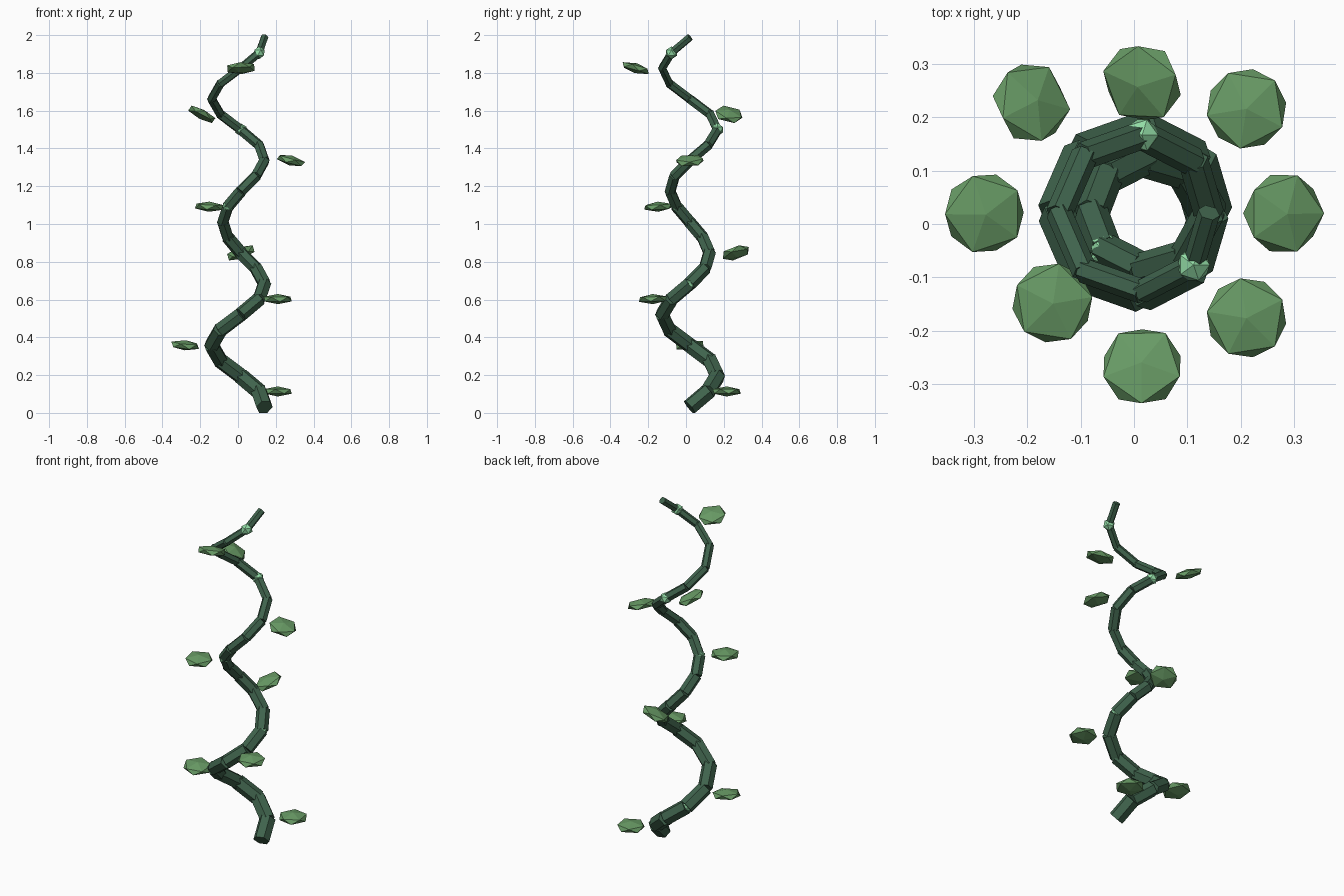
import bpy, bmesh, math
from mathutils import Vector, Matrix

if "Cube" in bpy.data.objects:
    bpy.data.objects.remove(bpy.data.objects["Cube"])


def material(name, rgb):
    m = bpy.data.materials.new(name)
    m.diffuse_color = (*rgb, 1)
    m.use_nodes = True
    m.node_tree.nodes["Principled BSDF"].inputs["Base Color"].default_value = m.diffuse_color
    return m


STEM = material("dark green stem", (0.050, 0.125, 0.073))
LEAF = material("leaf green", (0.138, 0.325, 0.130))
BUD = material("pale green bud", (0.29, 0.72, 0.38))

STEPS = 24                       # eight steps per turn, three turns
CENTRE = Vector((0.015, 0.02, 0.032))


def spiral(i, extra=0.0):
    """Point i on the spiral, optionally pushed outwards."""
    a = math.radians(45 * i)
    r = 0.125 + 0.03 * math.sin(math.pi * i / 8) + extra
    return CENTRE + Vector((r * math.cos(a), r * math.sin(a), 0.0815 * i))


def finish(bm, name, mat):
    me = bpy.data.meshes.new(name)
    bm.to_mesh(me)
    bm.free()
    me.materials.append(mat)
    ob = bpy.data.objects.new(name, me)
    bpy.context.collection.objects.link(ob)
    return ob


# Stem: overlapping six-sided segments that thin towards the top
bm = bmesh.new()
for i in range(STEPS):
    a, b = spiral(i), spiral(i + 1)
    d = b - a
    rad = 0.045 - 0.025 * i / STEPS
    mat = (Matrix.Translation((a + b) / 2)
           @ d.to_track_quat('Z', 'Y').to_matrix().to_4x4()
           @ Matrix.Rotation(math.radians(30), 4, 'Z'))
    bmesh.ops.create_cone(bm, cap_ends=True, segments=6, radius1=rad, radius2=rad,
                          depth=d.length * 1.03, matrix=mat)
finish(bm, "twisting_stem", STEM)

# Leaves: flattened pods beside every third joint, each tilted (slope in x, slope in y)
tilts = [(0, 0), (-0.1, 0.1), (0, 0.03), (0.35, 0.3),
         (-0.05, 0.05), (-0.27, 0.05), (-0.5, -0.2), (0.05, -0.28)]
for k, (sx, sy) in enumerate(tilts):
    i = 1 + 3 * k
    bm = bmesh.new()
    tilt = Vector((0, 0, 1)).rotation_difference(Vector((-sx, -sy, 1)))
    mat = (Matrix.Translation(spiral(i, 0.14))
           @ tilt.to_matrix().to_4x4()
           @ Matrix.Rotation(math.radians(45 * i), 4, 'Z')
           @ Matrix.Diagonal((1, 1, 0.32, 1)))
    bmesh.ops.create_icosphere(bm, subdivisions=1, radius=0.084, matrix=mat)
    finish(bm, f"leaf_{k + 1}", LEAF)

# Buds: small nodes on every fifth joint
for k in range(5):
    bm = bmesh.new()
    bmesh.ops.create_icosphere(bm, subdivisions=1, radius=0.034,
                               matrix=Matrix.Translation(spiral(3 + 5 * k)))
    finish(bm, f"bud_{k + 1}", BUD)
